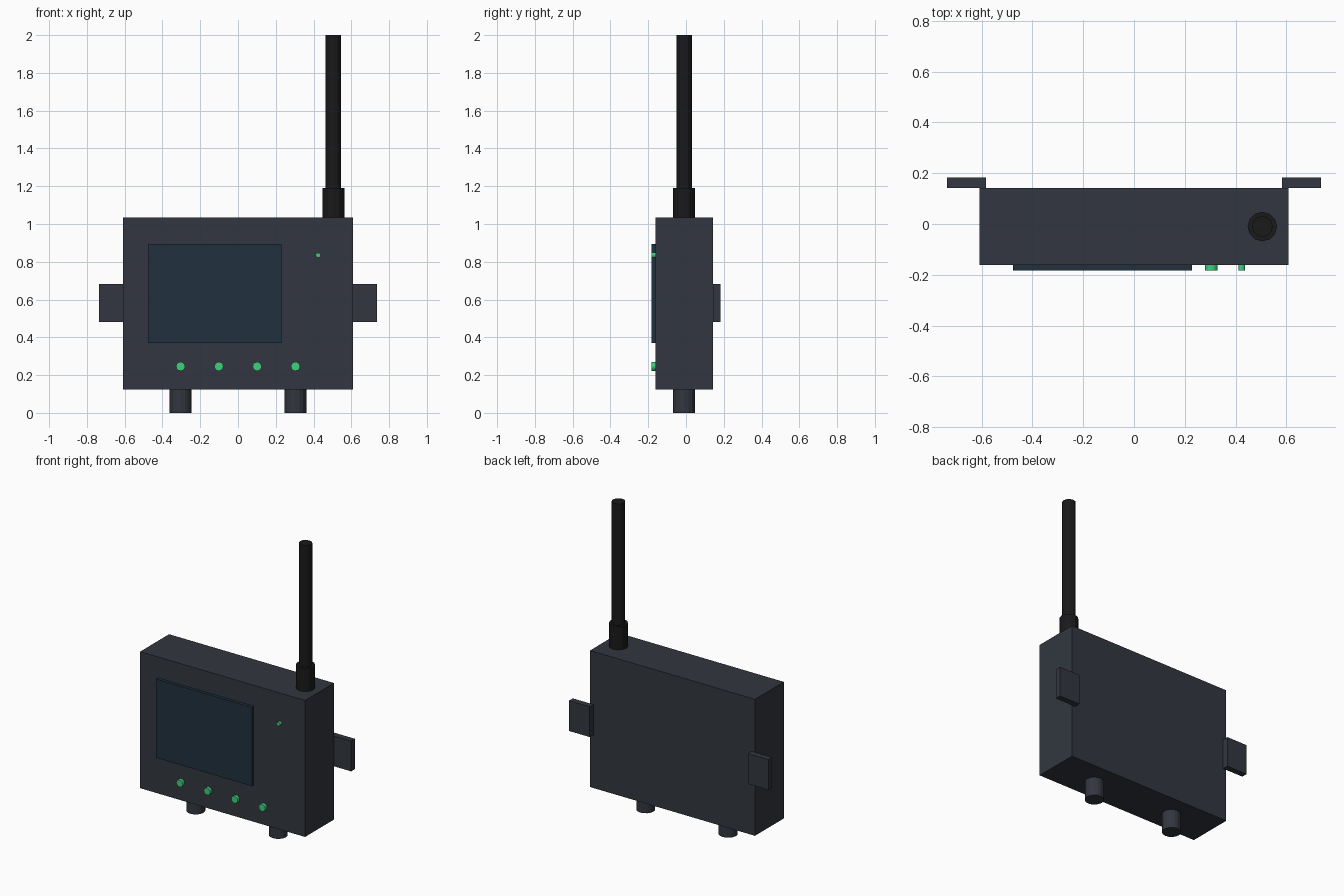
import bpy
import math

if "Cube" in bpy.data.objects:
    bpy.data.objects.remove(bpy.data.objects["Cube"])


def material(name, rgb):
    m = bpy.data.materials.new(name)
    m.diffuse_color = (*rgb, 1)
    m.use_nodes = True
    m.node_tree.nodes["Principled BSDF"].inputs["Base Color"].default_value = m.diffuse_color
    return m


CASE = material("case_grey", (0.032, 0.037, 0.050))
GLASS = material("screen_blue", (0.015, 0.030, 0.048))
RUBBER = material("rubber_black", (0.010, 0.010, 0.011))
GREEN = material("lamp_green", (0.05, 0.62, 0.21))


def box(name, x, y, z, mat):
    """Box spanning the given (low, high) ranges."""
    spans = (x, y, z)
    bpy.ops.mesh.primitive_cube_add(size=1, location=[(a + b) / 2 for a, b in spans])
    ob = bpy.context.object
    ob.name = name
    ob.scale = [b - a for a, b in spans]
    bpy.ops.object.transform_apply(location=False, rotation=False, scale=True)
    ob.data.materials.append(mat)
    return ob


def cylinder(name, centre, radius, depth, sides, mat, facing_front=False):
    rot = (math.pi / 2, 0, 0) if facing_front else (0, 0, 0)
    bpy.ops.mesh.primitive_cylinder_add(vertices=sides, radius=radius, depth=depth,
                                        location=centre, rotation=rot)
    ob = bpy.context.object
    ob.name = name
    ob.data.materials.append(mat)
    return ob


FRONT, BACK = -0.162, 0.142
BOTTOM, TOP = 0.125, 1.035
MID_Y = (FRONT + BACK) / 2

# Housing and raised screen
box("housing", (-0.608, 0.608), (FRONT, BACK), (BOTTOM, TOP), CASE)
box("screen", (-0.477, 0.229), (-0.182, FRONT), (0.37, 0.895), GLASS)

# Row of front buttons and the status lamp
for i in range(4):
    cylinder(f"button_{i + 1}", (-0.304 + i * 0.2027, -0.172, 0.246), 0.024, 0.021, 12,
             GREEN, facing_front=True)
cylinder("status_lamp", (0.424, -0.172, 0.835), 0.013, 0.021, 12, GREEN, facing_front=True)

# Mounting tabs and cable glands, one pair each
for side, s in (("left", -1), ("right", 1)):
    box(f"{side}_mounting_tab", tuple(sorted((s * 0.583, s * 0.735))), (BACK, 0.182),
        (0.48, 0.682), CASE)
    cylinder(f"{side}_cable_gland", (s * 0.304, MID_Y, BOTTOM / 2), 0.058, BOTTOM, 16, CASE)

# Antenna: thick base and slim rod
cylinder("antenna_base", (0.505, MID_Y, (TOP + 1.19) / 2), 0.058, 1.19 - TOP, 12, RUBBER)
cylinder("antenna_rod", (0.505, MID_Y, (1.19 + 2.0) / 2), 0.041, 2.0 - 1.19, 12, RUBBER)
